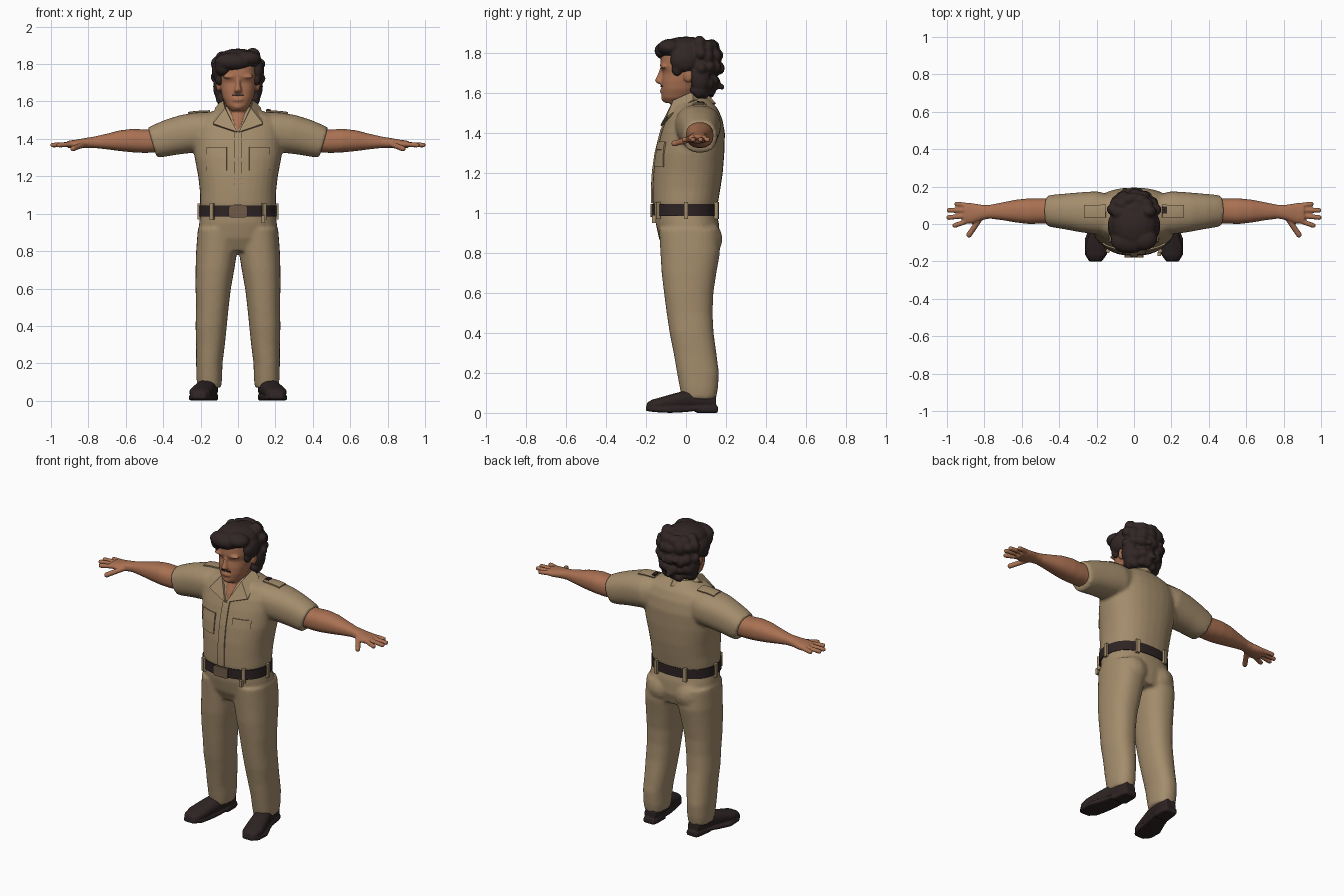
import bpy, bmesh, math, random
from mathutils import Vector, Matrix

if "Cube" in bpy.data.objects:
    bpy.data.objects.remove(bpy.data.objects["Cube"])
random.seed(4)


def material(name, rgb):
    m = bpy.data.materials.new(name)
    m.use_nodes = True
    m.diffuse_color = (*rgb, 1)
    bsdf = m.node_tree.nodes["Principled BSDF"]
    bsdf.inputs["Base Color"].default_value = (*rgb, 1)
    bsdf.inputs["Roughness"].default_value = 0.8
    return m


KHAKI = material("khaki cloth", (0.37, 0.265, 0.15))
SKIN = material("tanned skin", (0.40, 0.165, 0.085))
HAIR = material("dark hair", (0.03, 0.019, 0.018))
LEATHER = material("dark leather", (0.027, 0.017, 0.017))
BUCKLE = material("buckle brown", (0.16, 0.105, 0.065))


def loft(bm, axis, rings, p=2.3, s=1, slant=0, n=32):
    """Closed tube along an axis; ring = (position, low_a, high_a, low_b, high_b)."""
    loops = []
    for t, a0, a1, b0, b1 in rings:
        loop = []
        for i in range(n):
            c, q = math.cos(math.tau * i / n), math.sin(math.tau * i / n)
            ea = math.copysign(abs(c) ** (2 / p), c) * (a1 - a0) / 2
            eb = math.copysign(abs(q) ** (2 / p), q) * (b1 - b0) / 2
            a, b, u = (a0 + a1) / 2 + ea, (b0 + b1) / 2 + eb, t + slant * eb
            co = {"x": (u, a, b), "y": (a, u, b), "z": (a, b, u)}[axis]
            loop.append(bm.verts.new((s * co[0], co[1], co[2])))
        loops.append(loop)
    for lo, hi in zip(loops, loops[1:]):
        for i in range(n):
            bm.faces.new((lo[i], lo[(i + 1) % n], hi[(i + 1) % n], hi[i]))
    bm.faces.new(loops[0])
    bm.faces.new(loops[-1])


def ball(bm, c, r, s=1):
    m = Matrix.Translation((s * c[0], c[1], c[2])) @ Matrix.Diagonal((*r, 1))
    bmesh.ops.create_uvsphere(bm, u_segments=16, v_segments=10, radius=1, matrix=m)


def capsule(bm, a, b, r, s=1):
    for i in range(10):
        ball(bm, Vector(a).lerp(Vector(b), i / 9), (r, r, r), s)


def finish(name, bm, mat, voxel=0, smooth=4):
    bmesh.ops.recalc_face_normals(bm, faces=bm.faces[:])
    me = bpy.data.meshes.new(name)
    bm.to_mesh(me)
    bm.free()
    me.materials.append(mat)
    ob = bpy.data.objects.new(name, me)
    bpy.context.collection.objects.link(ob)
    if voxel:
        rm = ob.modifiers.new("Blend", "REMESH")
        rm.mode, rm.voxel_size, rm.use_smooth_shade = "VOXEL", voxel, True
        sm = ob.modifiers.new("Soften", "SMOOTH")
        sm.factor, sm.iterations = 0.5, smooth
    return ob


def patch(name, target, mat, axis, lo, hi, start, off=0.004):
    """Thin plate laid on a surface, projected along y (front) or z (from above)."""
    bm = bmesh.new()
    bmesh.ops.create_grid(bm, x_segments=10, y_segments=14, size=0.5)
    for v in bm.verts:
        a = lo[0] + (v.co.x + 0.5) * (hi[0] - lo[0])
        b = lo[1] + (v.co.y + 0.5) * (hi[1] - lo[1])
        v.co = (a, start, b) if axis == "y" else (a, b, start)
    ob = finish(name, bm, mat)
    w = ob.modifiers.new("Lay", "SHRINKWRAP")
    w.target, w.wrap_method, w.wrap_mode, w.offset = target, "PROJECT", "ABOVE_SURFACE", off
    w.use_project_y, w.use_project_z = axis == "y", axis == "z"
    w.use_positive_direction, w.use_negative_direction = axis == "y", axis == "z"
    t = ob.modifiers.new("Thickness", "SOLIDIFY")
    t.thickness, t.offset = 0.008, 0
    return ob


SIDES = (1, -1)

# Shirt: torso and short sleeves
bm = bmesh.new()
torso = [(1.01, .195, -.158, .15), (1.05, .203, -.168, .16), (1.12, .204, -.168, .172),
         (1.2, .213, -.164, .184), (1.3, .232, -.15, .192), (1.4, .24, -.125, .195),
         (1.47, .235, -.1, .182), (1.52, .2, -.075, .16), (1.55, .13, -.06, .135),
         (1.575, .085, -.05, .11)]
loft(bm, "z", [(z, -w, w, f, b) for z, w, f, b in torso])
for s in SIDES:
    loft(bm, "x", [(.1, -.05, .15, 1.38, 1.545), (.2, -.055, .175, 1.335, 1.54),
                   (.28, -.045, .17, 1.325, 1.527), (.36, -.03, .163, 1.315, 1.502),
                   (.42, -.02, .158, 1.304, 1.478), (.458, -.014, .153, 1.3, 1.46)],
         s=s, slant=.3)
shirt = finish("shirt", bm, KHAKI, .01, 5)

# Trousers: hips, seat and two legs
bm = bmesh.new()
hips = [(.8, .18, -.1, .15), (.87, .213, -.135, .17), (.95, .208, -.152, .165), (1.03, .195, -.155, .145)]
loft(bm, "z", [(z, -w, w, f, b) for z, w, f, b in hips])
for s in SIDES:
    loft(bm, "z", [(.07, .09, .217, -.02, .15), (.12, .085, .222, -.03, .16), (.2, .083, .224, -.045, .165),
                   (.3, .07, .224, -.062, .152), (.4, .06, .227, -.082, .138), (.5, .05, .224, -.097, .133),
                   (.6, .038, .227, -.11, .137), (.7, .02, .227, -.122, .152), (.8, .004, .224, -.128, .17),
                   (.92, 0, .215, -.135, .165)], s=s)
    ball(bm, (.095, .085, .87), (.1, .098, .1), s)
trousers = finish("trousers", bm, KHAKI, .01, 5)

# Belt, loops and buckle
bm = bmesh.new()
loft(bm, "z", [(z, -.207, .207, -.17, .16) for z in (.985, 1.045)], n=64)
for f in bm.faces:
    f.smooth = len(f.verts) == 4
belt = finish("belt", bm, LEATHER)
bm = bmesh.new()
for s in SIDES:
    for x, y, turn in ((.139, -.142, .45), (.206, 0, 1.57), (.1, .152, -.2)):
        m = Matrix.Translation((s * x, y, 1.012)) @ Matrix.Rotation(s * turn, 4, "Z")
        bmesh.ops.create_cube(bm, size=1, matrix=m @ Matrix.Diagonal((.022, .022, .085, 1)))
m = Matrix.Translation((.135, -.16, .97)) @ Matrix.Diagonal((.02, .02, .04, 1))
bmesh.ops.create_cube(bm, size=1, matrix=m)
finish("belt_loops", bm, KHAKI)
bm = bmesh.new()
loft(bm, "y", [(y, -.05, .05, .98, 1.045) for y in (-.178, -.16)], p=7)
finish("buckle", bm, BUCKLE)

# Shirt details
patch("button_placket", shirt, KHAKI, "y", (-.022, 1.05), (.022, 1.44), -.5)
for s, side in ((1, "left"), (-1, "right")):
    x0, x1 = sorted((s * .06, s * .165))
    patch(side + "_pocket", shirt, KHAKI, "y", (x0, 1.23), (x1, 1.35), -.5, .002)
    patch(side + "_pocket_flap", shirt, KHAKI, "y", (x0, 1.315), (x1, 1.355), -.5, .005)
    x0, x1 = sorted((s * .15, s * .265))
    patch(side + "_shoulder_strap", shirt, KHAKI, "z", (x0, .035), (x1, .1), 1.8, .006)
patch("shoulder_button", shirt, LEATHER, "z", (.15, .055), (.175, .09), 1.8, .012)

# Open collar
bm = bmesh.new()
for s in SIDES:
    pts = [(0, .105, 1.59), (.078, .035, 1.605), (.066, -.06, 1.56), (.004, -.122, 1.435),
           (0, .145, 1.545), (.118, .035, 1.562), (.132, -.092, 1.478)]
    v = [bm.verts.new((s * x, y, z)) for x, y, z in pts]
    for ids in ((0, 1, 5, 4), (1, 2, 6, 5), (2, 3, 6)):
        bm.faces.new([v[i] for i in ids])
collar = finish("collar", bm, KHAKI)
t = collar.modifiers.new("Thickness", "SOLIDIFY")
t.thickness, t.offset = .014, 0

# Head, neck, nose and ears
bm = bmesh.new()
head = [(1.55, .035, -.105, -.02), (1.575, .062, -.12, .03), (1.62, .083, -.123, .06), (1.66, .092, -.122, .08),
        (1.7, .097, -.116, .1), (1.735, .1, -.13, .11), (1.79, .1, -.125, .11), (1.84, .08, -.09, .09)]
loft(bm, "z", [(z, -w, w, f, b) for z, w, f, b in head])
neck = [(1.43, .012, -.114, .02), (1.48, .04, -.102, .05), (1.54, .062, -.075, .08), (1.63, .062, -.06, .08)]
loft(bm, "z", [(z, -w, w, f, b) for z, w, f, b in neck])
nose = [(1.646, .021, -.14), (1.66, .02, -.157), (1.69, .013, -.143), (1.725, .011, -.13)]
loft(bm, "z", [(z, -w, w, f, -.09) for z, w, f in nose])
ball(bm, (0, -.112, 1.61), (.034, .02, .014))
ball(bm, (0, -.103, 1.575), (.03, .022, .02))
for s in SIDES:
    ball(bm, (.104, .012, 1.688), (.014, .025, .036), s)
    ball(bm, (.045, -.113, 1.733), (.04, .016, .011), s)
face = finish("head", bm, SKIN, .006, 4)
for s, side in ((1, "left"), (-1, "right")):
    x0, x1 = sorted((s * .004, s * .03))
    patch(side + "_moustache", face, HAIR, "y", (x0, 1.63), (x1, 1.638), -.5, .001)

# Hair: cap, swept fringe, side locks and layered curls at the back
bm = bmesh.new()
ball(bm, (0, .06, 1.755), (.125, .115, .12))
ball(bm, (0, .0, 1.815), (.122, .135, .068))
ball(bm, (-.025, -.09, 1.812), (.1, .068, .05))
ball(bm, (.05, -.08, 1.828), (.075, .062, .043))
ball(bm, (-.075, -.075, 1.785), (.05, .055, .05))
ball(bm, (0, .07, 1.66), (.1, .075, .085))
for s in SIDES:
    ball(bm, (.105, -.01, 1.765), (.036, .07, .06), s)
    ball(bm, (.1, -.045, 1.72), (.022, .028, .035), s)
    ball(bm, (.098, .07, 1.68), (.035, .05, .075), s)
    ball(bm, (.085, .065, 1.615), (.034, .045, .035), s)
for z, rx, ry, size in ((1.61, .085, .075, .03), (1.66, .1, .095, .034),
                        (1.725, .115, .115, .036), (1.79, .11, .105, .04), (1.835, .08, .085, .042)):
    for i in range(7):
        a = math.pi * (i + .5) / 7 + random.uniform(-.1, .1)
        c = (rx * math.cos(a), .05 + ry * math.sin(a), z + random.uniform(-.012, .012))
        ball(bm, c, (size, size * .8, size * random.uniform(.8, 1.1)))
for x, z in ((.03, 1.725), (-.05, 1.74), (0, 1.64)):
    capsule(bm, (x, .12, z + .03), (x, .18, z - .01), .014)
finish("hair", bm, HAIR, .007, 2)

# Forearms, hands and shoes
for s, side in ((1, "left"), (-1, "right")):
    bm = bmesh.new()
    loft(bm, "x", [(.36, .005, .135, 1.33, 1.455), (.5, .002, .137, 1.325, 1.45), (.56, 0, .137, 1.328, 1.454),
                   (.63, .008, .13, 1.335, 1.446), (.7, .02, .116, 1.344, 1.428), (.77, .029, .102, 1.352, 1.412),
                   (.81, .022, .102, 1.351, 1.406), (.87, .002, .112, 1.348, 1.395), (.91, .004, .11, 1.352, 1.39)],
         s=s)
    for a, b, y0, y1 in ((.89, .948, .1, .107), (.89, .988, .074, .073), (.89, .99, .044, .035), (.89, .958, .016, -.008)):
        capsule(bm, (a, y0, 1.372), (b, y1, 1.367), .0135, s)
    capsule(bm, (.825, .025, 1.37), (.882, -.058, 1.348), .0155, s)
    finish(side + "_arm", bm, SKIN, .0055, 3)

    bm = bmesh.new()
    loft(bm, "y", [(.15, .115, .188, .02, .09), (.1, .105, .2, .02, .11), (.03, .11, .215, .02, .12),
                   (-.05, .125, .24, .015, .1), (-.12, .138, .26, .012, .08), (-.17, .15, .256, .012, .066),
                   (-.196, .172, .238, .014, .05)], s=s)
    loft(bm, "y", [(.16, .115, .188, 0, .035), (.13, .106, .198, 0, .035), (.05, .106, .208, 0, .035)], p=5, s=s)
    loft(bm, "y", [(.06, .11, .21, .012, .032), (0, .115, .23, .004, .03), (-.08, .13, .263, 0, .028),
                   (-.16, .143, .264, .004, .03), (-.2, .172, .24, .01, .032)], p=5, s=s)
    finish(side + "_shoe", bm, LEATHER, .006, 2)
